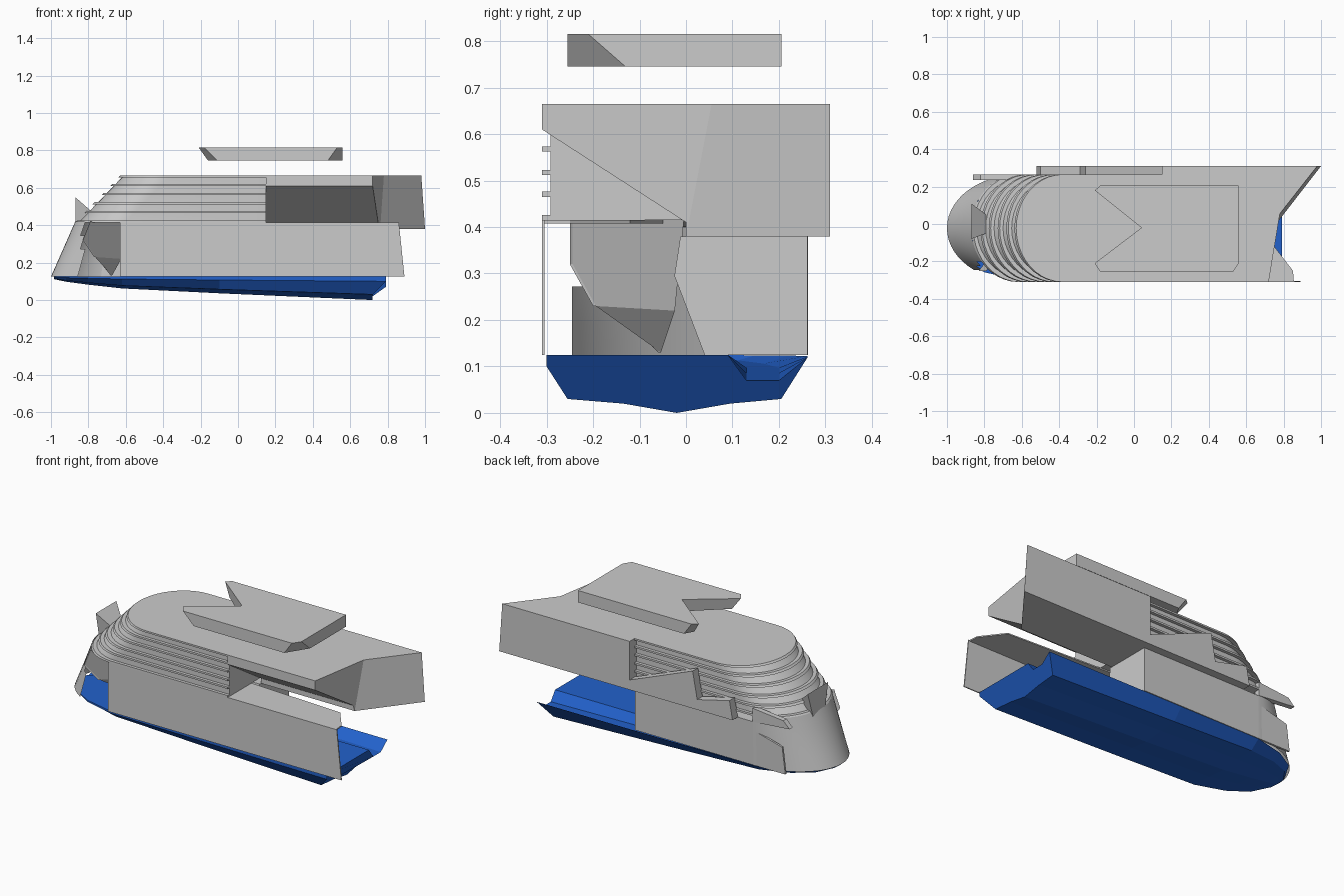
import bpy, bmesh, math

if "Cube" in bpy.data.objects:
    bpy.data.objects.remove(bpy.data.objects["Cube"])

blue = bpy.data.materials.new("hull_blue")
blue.diffuse_color = (0.016, 0.12, 0.6, 1)
blue.use_nodes = True
blue.node_tree.nodes["Principled BSDF"].inputs["Base Color"].default_value = blue.diffuse_color


def loft(name, rings, mat=None, closed=True, skip=lambda p: False, smooth=False):
    """Skin a list of equal-length point rings, capping the ends when closed."""
    bm = bmesh.new()
    vs = [[bm.verts.new(p) for p in r] for r in rings]
    n = len(rings[0])
    for a, b in zip(vs, vs[1:]):
        for i in range(n if closed else n - 1):
            j = (i + 1) % n
            if not skip((a[i].co + b[j].co) / 2):
                bm.faces.new((a[i], a[j], b[j], b[i]))
    if closed:
        bm.faces.new(vs[0][::-1])
        bm.faces.new(vs[-1])
    bmesh.ops.recalc_face_normals(bm, faces=bm.faces[:])
    me = bpy.data.meshes.new(name)
    bm.to_mesh(me)
    bm.free()
    ob = bpy.data.objects.new(name, me)
    bpy.context.collection.objects.link(ob)
    if mat:
        me.materials.append(mat)
    if smooth:
        bpy.ops.object.select_all(action='DESELECT')
        ob.select_set(True)
        bpy.context.view_layer.objects.active = ob
        bpy.ops.object.shade_smooth_by_angle(angle=math.radians(30))
    return ob


def xz_slab(name, pts, y0, y1):
    return loft(name, [[(x, y, z) for x, z in pts] for y in (y0, y1)])


def xy_slab(name, pts, z0, z1):
    return loft(name, [[(x, y, z) for x, y in pts] for z in (z0, z1)])


def bow_arc(tip, length, yc, hw, z, n=20):
    """Rounded bow outline running from the -y side to the +y side."""
    return [(tip + length - length * math.cos(t), yc + hw * math.sin(t), z)
            for t in [math.pi * (i / n - 0.5) for i in range(n + 1)]]


def deck(name, z0, z1, inset, aft=0.15):
    rings = []
    for z in (z0, z1):
        tip = -0.865 + (z - 0.42) * 0.96 + inset
        arc = bow_arc(tip, 0.25, -0.0225, 0.2875 - inset, z)
        rings.append(arc + [(aft, arc[-1][1], z), (aft, arc[0][1], z)])
    return loft(name, rings, smooth=True)


# stepped superstructure: inset walls with thin ledges between
levels = [0.415, 0.465, 0.512, 0.562, 0.61]
for i, z in enumerate(levels):
    deck("deck_ledge", z, z + 0.011, 0)
    if i < 4:
        deck("deck_wall", z + 0.011, levels[i + 1], 0.018)
deck("deck_wall", 0.621, 0.655, 0.018)
deck("top_deck", 0.655, 0.665, 0)

# aft superstructure, cut diagonally underneath and notched at the stern
def aft_block(name, prof):
    loft(name, [[(0.15, y, z) for y, z, x in prof], [(x, y, z) for y, z, x in prof]])

aft_block("aft_block_front", [(-0.31, 0.665, 0.72), (-0.31, 0.61, 0.72), (0, 0.41, 0.75),
                              (0, 0.38, 0.76), (0.055, 0.665, 0.78)])
aft_block("aft_block_back", [(0.055, 0.665, 0.78), (0, 0.38, 0.76),
                             (0.31, 0.38, 1.0), (0.31, 0.665, 0.98)])

# jagged panel on the back side
xz_slab("back_jagged_panel", [(0.17, 0.38), (0.17, 0.43), (-0.26, 0.6), (-0.29, 0.44),
                              (-0.5, 0.49), (-0.52, 0.38)], 0.26, 0.31)

# floating roof plate with a V notch
top = [(-0.21, 0.18), (-0.18, 0.205), (0.56, 0.205), (0.56, -0.21),
       (0.53, -0.255), (-0.18, -0.255), (-0.21, -0.21), (0.04, -0.02)]
bot = [(-0.16, 0.15), (-0.13, 0.205), (0.56, 0.205), (0.56, -0.13),
       (0.48, -0.255), (-0.11, -0.255), (-0.16, -0.2), (0.04, -0.02)]
loft("roof_plate", [[(x, y, 0.745) for x, y in bot], [(x, y, 0.815) for x, y in top]])

# bridge wedge on the bow
loft("bridge_wedge", [[(-0.87, -0.08, 0.55), (-0.87, 0.11, 0.55)][::-1] + [(-0.79, -0.05, 0.48), (-0.79, 0.05, 0.48)],
                      [(-0.87, 0.06, 0.40), (-0.87, -0.05, 0.40), (-0.79, -0.05, 0.42), (-0.79, 0.05, 0.42)]])

# hollow grey bow with a bite out of the front side
loft("bow_shell", [bow_arc(-1 + k * 0.13, 0.38 - k * 0.13, -0.022, 0.285, 0.125 + k * 0.295, 28)
                   for k in (0, 0.25, 0.5, 0.75, 1)],
     closed=False, skip=lambda p: p.y < -0.2 and p.x > -0.83, smooth=True)
cut = [(-0.83, -0.25, 0.32), (-0.79, -0.25, 0.42), (-0.57, -0.01, 0.42),
       (-0.63, -0.03, 0.22), (-0.77, -0.2, 0.23)]
loft("bow_cut_panel", [cut, [(x + 0.006, y + 0.006, z) for x, y, z in cut]])
low = [(-0.83, -0.25, 0.32), (-0.77, -0.2, 0.23), (-0.63, -0.03, 0.22), (-0.68, -0.06, 0.13)]
loft("bow_cut_panel_lower", [low, [(x + 0.006, y + 0.006, z) for x, y, z in low]])

# front side wall and the deck strip behind it
xz_slab("front_side_wall", [(-0.63, 0.125), (0.89, 0.125), (0.86, 0.415), (-0.63, 0.415)], -0.31, -0.304)
xy_slab("side_deck", [(-0.6, -0.31), (0.855, -0.31), (0.85, -0.25), (0.75, -0.12), (-0.6, -0.05)],
        0.408, 0.415)

# back half of the hull, ending amidships
prof = [(0.04, 0.125), (-0.025, 0.295), (-0.012, 0.38), (0.262, 0.38), (0.262, 0.125)]
loft("back_hull_block", [[(x, y, z) for y, z in prof] for x in (-0.62, 0.15)])
xz_slab("back_bow_panel", [(-0.62, 0.125), (-0.83, 0.125), (-0.81, 0.28), (-0.62, 0.33)], 0.25, 0.262)
xz_slab("back_bow_fin", [(-0.62, 0.38), (-0.86, 0.40), (-0.82, 0.44), (-0.62, 0.46)], 0.235, 0.265)

# blue keel, tapering and rising to the bow
section = [(-0.28, 0.125), (-0.28, 0.10), (-0.235, 0.03), (-0.115, 0.02), (0, 0),
           (0.115, 0.02), (0.225, 0.03), (0.282, 0.12), (0.22, 0.07), (0.15, 0.07), (0.11, 0.125)]
stations = [(0.74, 1, 0), (-0.1, 1, 0.036), (-0.62, 1, 0.062), (-0.8, 0.85, 0.082),
            (-0.92, 0.6, 0.098), (-0.985, 0.2, 0.112)]
loft("keel", [[(x + (0.05 if x > 0.7 and z > 0.06 else 0) - (0.02 if x > 0.7 and z < 0.06 else 0),
                -0.02 + y * w, lift + z * (0.125 - lift) / 0.125)
               for y, z in section] for x, w, lift in stations], blue)
